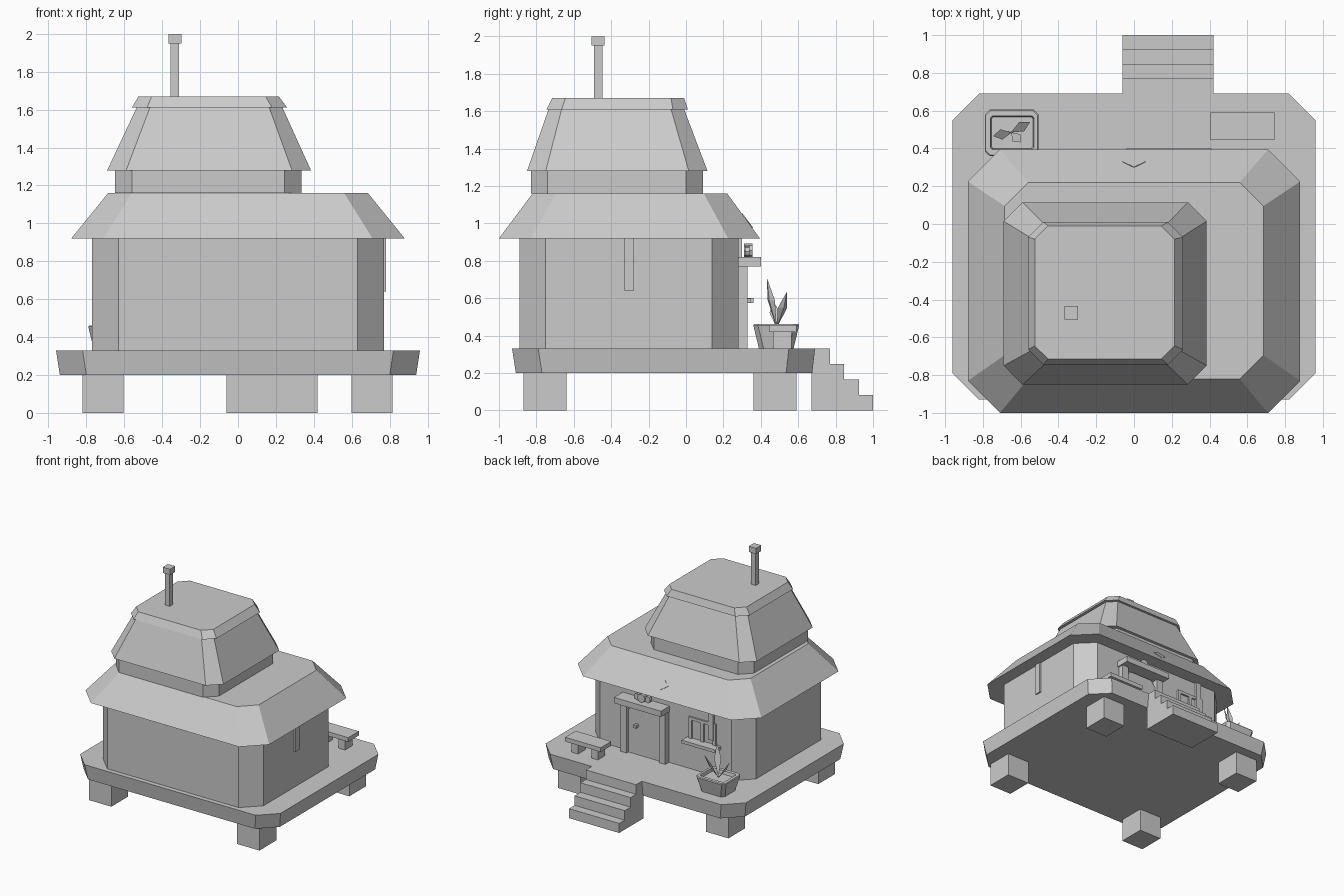
import bpy, bmesh, math
from mathutils import Vector

if "Cube" in bpy.data.objects:
    bpy.data.objects.remove(bpy.data.objects["Cube"], do_unlink=True)

GREY = (0.6, 0.6, 0.6, 1.0)
grey = bpy.data.materials.new("plain_grey")
grey.use_nodes = True
grey.diffuse_color = GREY
bsdf = next(n for n in grey.node_tree.nodes if n.type == "BSDF_PRINCIPLED")
bsdf.inputs["Base Color"].default_value = GREY


def finish(name, bm, recalc=True):
    if recalc:
        bmesh.ops.recalc_face_normals(bm, faces=bm.faces)
    mesh = bpy.data.meshes.new(name)
    bm.to_mesh(mesh)
    bm.free()
    mesh.materials.append(grey)
    obj = bpy.data.objects.new(name, mesh)
    bpy.context.collection.objects.link(obj)
    return obj


def loft(name, rings):
    """Join equal-length point rings with side faces and cap both ends."""
    bm = bmesh.new()
    loops = [[bm.verts.new(p) for p in ring] for ring in rings]
    n = len(loops[0])
    for a, b in zip(loops, loops[1:]):
        for i in range(n):
            j = (i + 1) % n
            bm.faces.new((a[i], a[j], b[j], b[i]))
    bm.faces.new(loops[0])
    bm.faces.new(loops[-1])
    return finish(name, bm)


def octagon(z, x0, x1, y0, y1, c):
    """Rectangle with corners cut by c."""
    return [(x0 + c, y0, z), (x1 - c, y0, z), (x1, y0 + c, z), (x1, y1 - c, z),
            (x1 - c, y1, z), (x0 + c, y1, z), (x0, y1 - c, z), (x0, y0 + c, z)]


def tiers(name, *sections):
    return loft(name, [octagon(*s) for s in sections])


def box(name, x0, x1, y0, y1, z0, z1):
    return loft(name, [[(x0, y0, z), (x1, y0, z), (x1, y1, z), (x0, y1, z)]
                       for z in (z0, z1)])


# Platform on four square feet
tiers("platform", (0.2, -0.94, 0.94, -0.91, 0.675, 0.14),
      (0.33, -0.96, 0.96, -0.93, 0.69, 0.14))
for side, x in (("right", -0.82), ("left", 0.6)):
    for end, y in (("front", -0.87), ("back", 0.36)):
        box(f"{end}_{side}_foot", x, x + 0.215, y, y + 0.23, 0, 0.2)

# Steps
step_y = (0.77, 0.845, 0.925, 1.0)
profile = [(0.67, 0), (0.67, 0.33)]
for i, y in enumerate(step_y):
    z = 0.33 - 0.0825 * i
    profile += [(y, z), (y, z - 0.0825)]
loft("steps", [[(x, y, z) for y, z in profile] for x in (-0.06, 0.42)])

# House body and stacked roofs
tiers("walls", (0.33, -0.77, 0.77, -0.89, 0.28, 0.14),
      (0.92, -0.77, 0.77, -0.89, 0.28, 0.14))
tiers("lower_roof", (0.92, -0.88, 0.88, -1.0, 0.395, 0.17),
      (1.16, -0.685, 0.685, -0.82, 0.22, 0.125))
tiers("upper_neck", (1.16, -0.65, 0.335, -0.83, 0.09, 0.09),
      (1.28, -0.65, 0.335, -0.83, 0.09, 0.09))
tiers("upper_roof", (1.28, -0.69, 0.385, -0.85, 0.115, 0.1),
      (1.61, -0.535, 0.235, -0.735, -0.01, 0.07))
tiers("roof_cap", (1.61, -0.56, 0.26, -0.745, 0.01, 0.08),
      (1.67, -0.525, 0.215, -0.715, -0.01, 0.07))

# Chimney
box("chimney_pipe", -0.355, -0.31, -0.492, -0.447, 1.66, 1.95)
box("chimney_top", -0.367, -0.297, -0.505, -0.435, 1.95, 2.0)

# Diamond plate on the lower roof slope
slope = Vector((0, -0.175, 0.24)).normalized()
out = Vector((0, 0.24, 0.175)).normalized()
mid = Vector((0, 0.327, 1.013))
across = Vector((0.06, 0, 0))
diamond = [mid + across, mid + slope * 0.048, mid - across, mid - slope * 0.048]
loft("roof_diamond", [[p + out * d for p in diamond] for d in (-0.004, 0.004)])

# Doorway
DOOR_X = 0.183
for side, s in (("right", -1), ("left", 1)):
    x = DOOR_X + s * 0.185
    box(f"{side}_door_post", x - 0.03, x + 0.03, 0.27, 0.33, 0.33, 0.775)
box("door_lintel", -0.04, 0.41, 0.27, 0.40, 0.77, 0.82)
door = [(-0.155, 0.33), (0.155, 0.33), (0.155, 0.7), (0.11, 0.755),
        (-0.11, 0.755), (-0.155, 0.7)]
loft("door", [[(DOOR_X + x, y, z) for x, z in door] for y in (0.27, 0.305)])
box("door_knob", 0.24, 0.265, 0.30, 0.345, 0.573, 0.598)


# Round ornament above the door
def disc(name, x, z, r, y0, y1, sides=8):
    ring = [(x + r * math.cos(math.tau * i / sides), z + r * math.sin(math.tau * i / sides))
            for i in range(sides)]
    return loft(name, [[(px, y, pz) for px, pz in ring] for y in (y0, y1)])


disc("ornament_centre", DOOR_X, 0.855, 0.037, 0.31, 0.355)
for side, s in (("right", -1), ("left", 1)):
    disc(f"ornament_{side}_side", DOOR_X + s * 0.05, 0.85, 0.028, 0.315, 0.34)

# Window with sill and hanging boards
box("window_sill", -0.53, -0.21, 0.27, 0.36, 0.573, 0.6)
for name, x in (("left", -0.245), ("middle", -0.36), ("right", -0.475)):
    box(f"window_{name}_bar", x - 0.015, x + 0.015, 0.275, 0.295, 0.6, 0.78)
box("window_head", -0.49, -0.23, 0.275, 0.295, 0.76, 0.785)
box("back_hanging_board", -0.47, -0.42, 0.275, 0.3, 0.64, 0.925)
box("left_hanging_board", 0.76, 0.782, -0.33, -0.277, 0.64, 0.925)

# Bench
box("bench_seat", 0.405, 0.745, 0.445, 0.59, 0.42, 0.457)
for side, x in (("right", 0.45), ("left", 0.64)):
    box(f"bench_{side}_leg", x, x + 0.06, 0.465, 0.565, 0.33, 0.42)

# Planter with recessed soil
tiers("planter", (0.33, -0.76, -0.53, 0.39, 0.575, 0.025),
      (0.455, -0.79, -0.505, 0.36, 0.605, 0.025),
      (0.462, -0.785, -0.51, 0.365, 0.60, 0.025),
      (0.462, -0.76, -0.53, 0.395, 0.572, 0.01),
      (0.435, -0.755, -0.535, 0.4, 0.567, 0.01))

# Folded pointed leaves
root = Vector((-0.65, 0.485, 0.44))
tips = ((-0.745, 0.465, 0.59), (-0.55, 0.54, 0.635), (-0.60, 0.432, 0.71))
for number, tip in enumerate(tips, 1):
    tip = Vector(tip)
    lean = tip - root
    width = lean.cross(Vector((0, 0, 1))).normalized() * 0.028
    middle = root + lean * 0.55
    fold = Vector((lean.x, lean.y, 0)).normalized() * 0.015
    bm = bmesh.new()
    a, b, c, d, e = [bm.verts.new(p) for p in
                     (root, middle + width, tip, middle - width, middle + fold)]
    for tri in ((a, b, e), (b, c, e), (c, d, e), (d, a, e)):
        bm.faces.new(tri)
    bm.faces.new((a, d, c, b))
    finish(f"leaf_{number}", bm)
